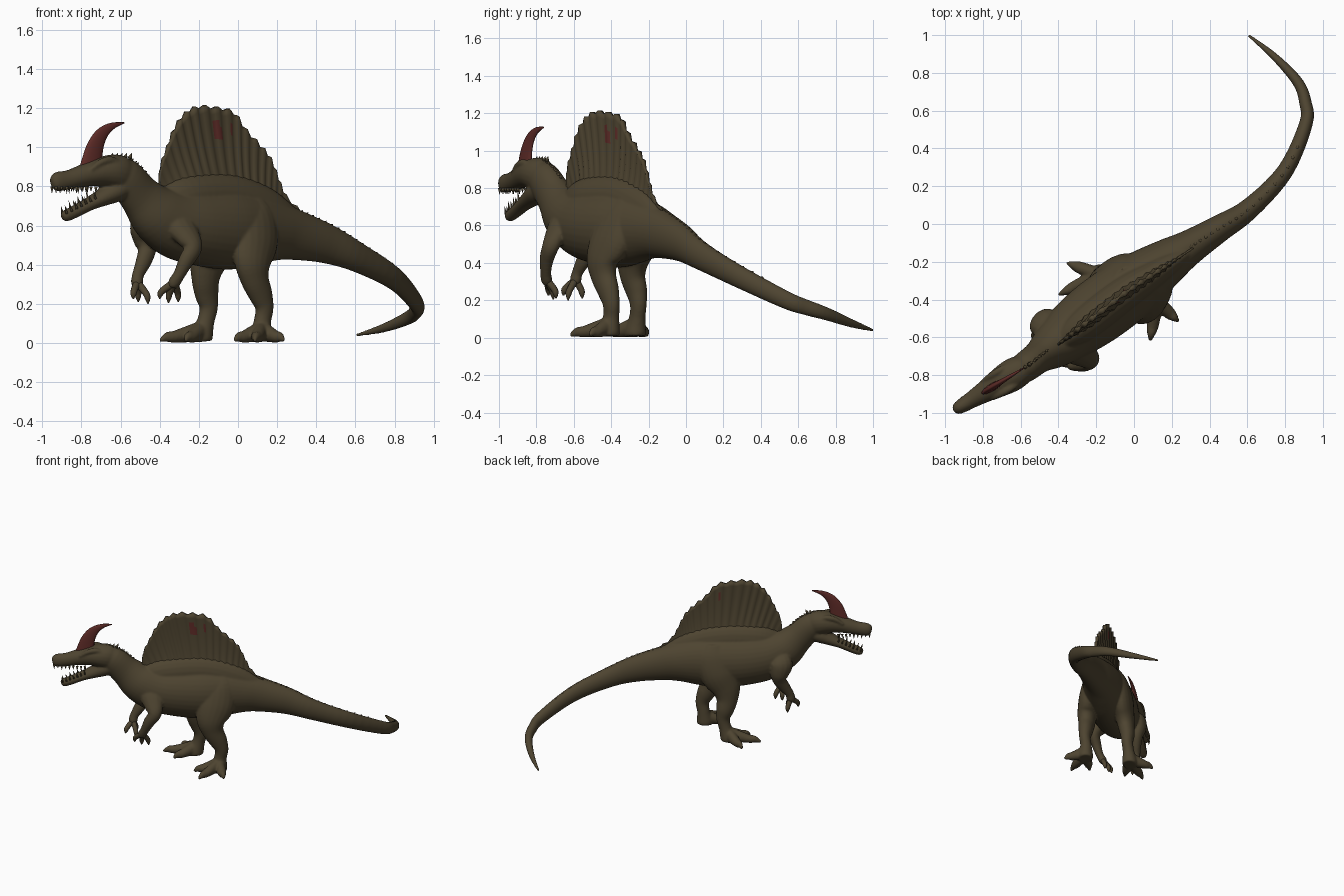
import bpy, bmesh, math
from mathutils import Vector

Z = Vector((0, 0, 1))
BODY_SIDE = Vector((0.615, -0.79, 0))
HEAD_SIDE = Vector((0.52, -0.854, 0))


def material(name, rgb):
    m = bpy.data.materials.new(name)
    m.diffuse_color = (*rgb, 1)
    return m


OLIVE = material("olive_skin", (0.076, 0.058, 0.030))
RED = material("dark_red", (0.110, 0.024, 0.020))


def spline(pts, k=5):
    """Catmull-Rom through tuples of any length."""
    out, n = [], len(pts)
    for i in range(n - 1):
        p = [pts[max(0, min(n - 1, j))] for j in (i - 1, i, i + 1, i + 2)]
        for s in range(k):
            t = s / k
            out.append([0.5 * (2 * b + (c - a) * t + (2 * a - 5 * b + 4 * c - d) * t * t
                               + (3 * b - a - 3 * c + d) * t ** 3) for a, b, c, d in zip(*p)])
    return out + [list(pts[-1])]


def loft(bm, stations, side=None, seg=20):
    """Tube of ellipses; station = x, y, z, half width, half height."""
    path, rings, top = spline(stations), [], []
    for i, q in enumerate(path):
        p = Vector(q[:3])
        tan = (Vector(path[min(i + 1, len(path) - 1)][:3]) - Vector(path[max(i - 1, 0)][:3])).normalized()
        s = side.copy() if side else tan.cross(Z)
        s = (s - tan * s.dot(tan)).normalized()
        up = s.cross(tan)
        w, h = max(q[3], 0.003), max(q[4], 0.003)
        rings.append([bm.verts.new(p + s * w * math.cos(a) + up * h * math.sin(a))
                      for a in (2 * math.pi * j / seg for j in range(seg))])
        top.append((p + up * h, up, tan))
    for a, b in zip(rings, rings[1:]):
        for j in range(seg):
            bm.faces.new((a[j], a[(j + 1) % seg], b[(j + 1) % seg], b[j]))
    bm.faces.new(rings[0])
    bm.faces.new(rings[-1])
    return top


def cone(bm, base, tip, r):
    base, tip = Vector(base), Vector(tip)
    d = (tip - base).normalized()
    s = d.orthogonal().normalized()
    t = d.cross(s)
    ring = [bm.verts.new(base + r * (s * math.cos(a) + t * math.sin(a)))
            for a in (math.pi * j / 3 for j in range(6))]
    apex = bm.verts.new(tip)
    for j in range(6):
        bm.faces.new((ring[j], ring[(j + 1) % 6], apex))
    bm.faces.new(ring)


def finish(bm, name, *mats):
    bmesh.ops.recalc_face_normals(bm, faces=bm.faces[:])
    for f in bm.faces:
        f.smooth = True
    me = bpy.data.meshes.new(name)
    bm.to_mesh(me)
    bm.free()
    for m in mats:
        me.materials.append(m)
    ob = bpy.data.objects.new(name, me)
    bpy.context.collection.objects.link(ob)
    return ob


def head_y(x):
    return -0.76 + (x + 0.58) * 0.61


def spine_y(x):
    return -.367 + (x + .05) * (.77 if x < -.05 else .66)


def head_pts(rows):
    return [(x, head_y(x), z, w, h) for x, z, w, h in rows]


# Skin: neck, torso and tail in one sweep
skin = bmesh.new()
ridge = loft(skin, [
    (-.66, -.81, .875, .06, .07), (-.58, -.76, .845, .08, .10), (-.50, -.70, .75, .088, .114),
    (-.42, -.64, .665, .125, .15), (-.32, -.56, .61, .155, .178), (-.20, -.47, .59, .172, .195),
    (-.05, -.36, .58, .17, .205), (.08, -.265, .58, .145, .185), (.20, -.183, .57, .116, .15),
    (.30, -.12, .55, .092, .128), (.45, -.025, .508, .072, .102), (.61, .08, .438, .056, .077),
    (.80, .28, .328, .044, .06), (.91, .53, .204, .036, .048), (.908, .64, .163, .033, .042),
    (.868, .75, .128, .029, .035), (.745, .885, .077, .02, .023), (.605, 1.0, .04, .008, .008)], seg=32)

# Swelling of the back under the sail
loft(skin, [(x, spine_y(x), z, w, h) for x, z, w, h in
            ((-.40, .68, .04, .08), (-.35, .70, .07, .11), (-.24, .73, .092, .13), (-.05, .735, .09, .13),
             (.12, .69, .072, .115), (.25, .63, .05, .08), (.32, .60, .03, .05))])

# Upper head and lower jaw
loft(skin, head_pts([(-.56, .855, .06, .07), (-.60, .865, .08, .092), (-.65, .875, .086, .088),
                     (-.71, .873, .077, .074), (-.78, .858, .06, .06), (-.86, .835, .045, .05),
                     (-.92, .825, .037, .05), (-.943, .822, .028, .038), (-.953, .82, .013, .02)]))
loft(skin, head_pts([(-.58, .80, .065, .06), (-.63, .775, .07, .058), (-.69, .745, .06, .046),
                     (-.76, .71, .047, .034), (-.84, .668, .037, .032), (-.88, .65, .029, .03),
                     (-.897, .642, .015, .018)]))
# Brow ridges above the eyes
for s in (-1, 1):
    o = HEAD_SIDE * (0.055 * s)
    loft(skin, [(x + o.x, head_y(x) + o.y, z, r, r) for x, z, r in
                ((-.78, .885, .008), (-.73, .922, .018), (-.68, .935, .02), (-.63, .925, .008))], seg=10)

# Legs: x, y, z, half width, half depth
loft(skin, [(.05, -.345, .74, .03, .06), (.085, -.365, .65, .06, .125), (.085, -.40, .53, .078, .14),
            (.075, -.445, .42, .07, .11), (.085, -.44, .33, .06, .08), (.115, -.415, .25, .052, .066),
            (.135, -.40, .18, .042, .05), (.125, -.40, .11, .042, .046), (.12, -.41, .04, .055, .06),
            (.12, -.41, .008, .052, .055)], BODY_SIDE)
loft(skin, [(-.06, -.27, .74, .03, .06), (-.08, -.25, .65, .055, .12), (-.105, -.258, .53, .076, .135),
            (-.15, -.285, .42, .07, .11), (-.165, -.285, .33, .06, .08), (-.16, -.265, .25, .052, .066),
            (-.15, -.255, .18, .042, .05), (-.165, -.26, .11, .042, .046), (-.185, -.27, .04, .055, .06),
            (-.185, -.27, .008, .052, .055)], BODY_SIDE)

# Toes spreading from each foot
FEET = [((.12, -.41), ((.235, -.515), (.085, -.62), (-.02, -.53))),
        ((-.185, -.27), ((-.355, -.205), (-.40, -.375), (-.27, -.43)))]
for (bx, by), tips in FEET:
    for tx, ty in tips:
        loft(skin, [(bx + (tx - bx) * t, by + (ty - by) * t, z, w, h) for t, z, w, h in
                    ((0, .065, .04, .05), (.35, .045, .036, .042), (.65, .032, .032, .031),
                     (.82, .03, .022, .026), (1, .012, .007, .009))], seg=12)

# Arms
loft(skin, [(-.33, -.61, .68, .03, .06), (-.305, -.66, .61, .06, .09), (-.255, -.70, .54, .05, .07),
            (-.23, -.725, .485, .042, .05), (-.265, -.745, .42, .036, .042), (-.30, -.75, .35, .028, .032),
            (-.325, -.745, .31, .03, .033), (-.335, -.74, .285, .022, .025)], BODY_SIDE, 14)
loft(skin, [(-.44, -.55, .67, .03, .06), (-.475, -.525, .60, .06, .085), (-.475, -.505, .53, .05, .068),
            (-.465, -.515, .475, .043, .05), (-.485, -.55, .41, .036, .042), (-.51, -.58, .35, .028, .032),
            (-.515, -.59, .31, .03, .033), (-.51, -.595, .285, .022, .025)], BODY_SIDE, 14)

body = finish(skin, "body_skin", OLIVE)
r = body.modifiers.new("blend_parts", 'REMESH')
r.mode = 'VOXEL'
r.voxel_size = 0.007
r.use_smooth_shade = True
sm = body.modifiers.new("soften", 'SMOOTH')
sm.factor = 0.5
sm.iterations = 7

# Fingers with hooked claws
bm = bmesh.new()
HANDS = [((-.325, -.745, .31), ((-.40, -.735, .225), (-.355, -.71, .205), (-.305, -.695, .21))),
         ((-.515, -.59, .31), ((-.535, -.655, .225), (-.46, -.63, .20), (-.51, -.555, .21)))]
for base, tips in HANDS:
    b = Vector(base)
    for tip in tips:
        t = Vector(tip)
        out = (t - b)
        out.z = 0
        mid = b.lerp(t, .5) + out * .3
        knuckle = b.lerp(t, .75) + out * .22
        loft(bm, [(*b, .02, .02), (*mid, .017, .018), (*knuckle, .014, .015), (*t, .003, .003)], BODY_SIDE, 10)
finish(bm, "finger_claws", OLIVE)

# Teeth along both jaws
bm = bmesh.new()
for s in (-1, 1):
    for i in range(9):
        x = -.94 + i * .024
        o = HEAD_SIDE * (s * (.02 + min(i, 2) * .005 + i * .0015))
        p = Vector((x, head_y(x), .80)) + o
        cone(bm, p, p - Z * (.038 - .01 * (i % 2)), .009)
    for i in range(7):
        x = -.885 + i * .023
        o = HEAD_SIDE * (s * (.02 + min(i, 2) * .004 + i * .0015))
        p = Vector((x, head_y(x), .66 + i * .0125)) + o
        cone(bm, p, p + Z * (.043 - .01 * (i % 2)) - Vector((.01, .006, 0)), .008)
finish(bm, "teeth", OLIVE)

# Curved head horn, flattened sideways
bm = bmesh.new()
loft(bm, head_pts([(-.75, .88, .022, .075), (-.745, .93, .02, .062), (-.73, 1.0, .017, .05),
                   (-.697, 1.065, .013, .036), (-.645, 1.107, .009, .019), (-.582, 1.125, .003, .003)]),
     HEAD_SIDE, 16)
finish(bm, "head_horn", RED)

# Small spikes down the neck and along the tail
bm = bmesh.new()
for p, up, tan in ridge:
    if p.x < -.46:
        for k in (-.012, .012):
            q = p + tan * k
            cone(bm, q - up * .012, q + up * .014 + tan * .008, .014)
    elif p.x > .28 and p.y < .45:
        cone(bm, p - up * .012, p + up * .006 + tan * .012, .016)
for i in range(5):
    x = -.65 + i * .024
    p = Vector((x, head_y(x), .945))
    cone(bm, p, p + Vector((.012, .007, .027)), .013)
finish(bm, "ridge_spikes", OLIVE)

# Pleated back sail: fan of ribs between the spine and a rounded outline
outline = spline([(-.405, .79), (-.395, .90), (-.36, 1.0), (-.32, 1.10), (-.265, 1.175), (-.20, 1.205),
                  (-.11, 1.2), (-.025, 1.175), (.04, 1.085), (.11, 1.01), (.165, .94), (.205, .84),
                  (.245, .75), (.32, .675)], 6)
bm = bmesh.new()
N, M, grid = len(outline) - 1, 16, []


def is_red(i, k, c):
    """Red streaks on a few pleat flanks."""
    if k == 0 and i % 8 in (2, 3) and -.15 < c.x < -.06:
        return 1.03 < c.z < 1.15
    if k == 0 and i % 4 == 0 and -.09 < c.x < .0:
        return 1.05 < c.z < 1.11
    return k == 1 and i % 4 == 0 and -.10 < c.x < -.05 and 1.05 < c.z < 1.14


for i, (tx, tz) in enumerate(outline):
    s = i / N
    wave = math.cos(2 * math.pi * i / 4)
    bx, bz = -.37 + .66 * s, .74 - .12 * s
    edge = min(1, 4 * s + .08, 3 * (1 - s) + .08)
    col = []
    for j in range(M + 1):
        t = j / M
        x = bx + (tx - bx) * t ** .85
        z = bz + (tz - bz) * t + .008 * wave * t ** 4
        half = .004 + edge * (.06 * (1 - t) ** 2.6 + .007 + .005 * wave * max(0, min(1, (t - .1) * 3)))
        c = Vector((x, spine_y(x), z))
        col.append((bm.verts.new(c + BODY_SIDE * half), bm.verts.new(c - BODY_SIDE * half)))
    grid.append(col)
for i in range(N):
    a, b = grid[i], grid[i + 1]
    for j in range(M):
        for k in (0, 1):
            f = bm.faces.new((a[j][k], b[j][k], b[j + 1][k], a[j + 1][k]))
            f.material_index = int(is_red(i, k, f.calc_center_median()))
    bm.faces.new((a[M][0], b[M][0], b[M][1], a[M][1]))
    bm.faces.new((a[0][0], b[0][0], b[0][1], a[0][1]))
for col in (grid[0], grid[-1]):
    for j in range(M):
        bm.faces.new((col[j][0], col[j][1], col[j + 1][1], col[j + 1][0]))
finish(bm, "back_sail", OLIVE, RED)
